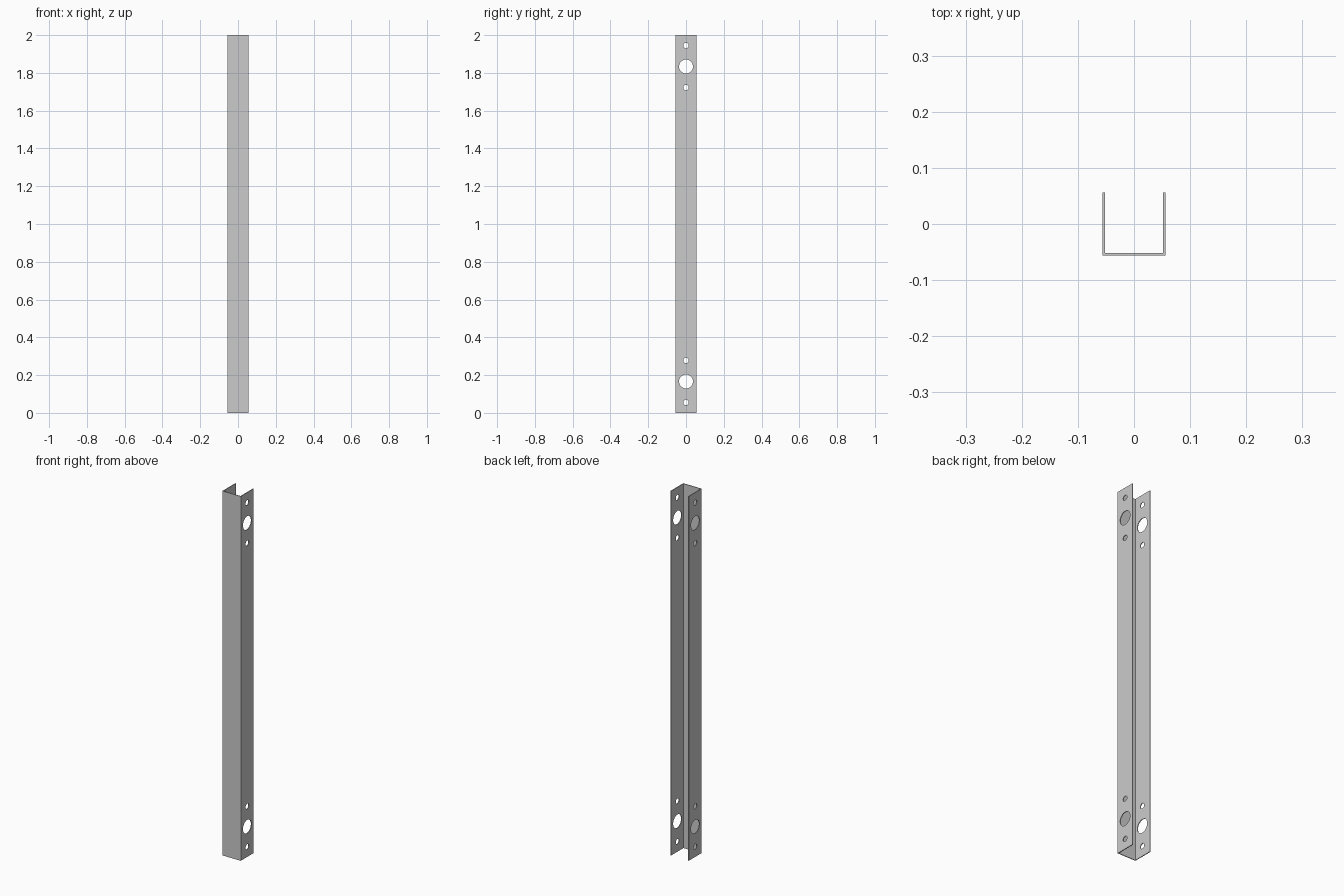
import bpy
import bmesh
from math import pi
from mathutils import Matrix, Vector

if "Cube" in bpy.data.objects:
    bpy.data.objects.remove(bpy.data.objects["Cube"], do_unlink=True)

HALF = 0.056      # half width and half depth of the channel
WALL = 0.004      # sheet thickness
HEIGHT = 2.0
UNIT = HEIGHT / 36

steel = bpy.data.materials.new("grey steel")
steel.use_nodes = True
colour = (0.6, 0.6, 0.6, 1)
steel.diffuse_color = colour
steel.node_tree.nodes["Principled BSDF"].inputs["Base Color"].default_value = colour


def add_object(name, bm):
    bmesh.ops.recalc_face_normals(bm, faces=bm.faces)
    mesh = bpy.data.meshes.new(name)
    bm.to_mesh(mesh)
    bm.free()
    obj = bpy.data.objects.new(name, mesh)
    bpy.context.collection.objects.link(obj)
    mesh.materials.append(steel)
    return obj


# U-shaped channel, open at the back
inner = HALF - WALL
right_side = [(-inner, HALF), (-HALF, HALF), (-HALF, -HALF)]
left_side = [(HALF, -HALF), (HALF, HALF), (inner, HALF)]
inside = [(inner, -inner), (-inner, -inner)]
bm = bmesh.new()
profile = bm.faces.new([bm.verts.new((x, y, 0)) for x, y in right_side + left_side + inside])
extruded = bmesh.ops.extrude_face_region(bm, geom=[profile])
top = [v for v in extruded["geom"] if isinstance(v, bmesh.types.BMVert)]
bmesh.ops.translate(bm, verts=top, vec=Vector((0, 0, HEIGHT)))
channel = add_object("channel_post", bm)

# Bolt and access holes through both flanges, repeated at each end
bm = bmesh.new()
for step, radius in ((1, 0.0145), (3, 0.037), (5, 0.0145)):
    for z in (step * UNIT, HEIGHT - step * UNIT):
        place = Matrix.Translation((0, 0, z)) @ Matrix.Rotation(pi / 2, 4, "Y")
        bmesh.ops.create_cone(bm, cap_ends=True, segments=32, radius1=radius,
                              radius2=radius, depth=HALF * 3, matrix=place)
cutter = add_object("hole_cutter", bm)
cutter.hide_render = True

holes = channel.modifiers.new("flange holes", "BOOLEAN")
holes.operation = "DIFFERENCE"
holes.solver = "EXACT"
holes.object = cutter

bpy.ops.object.select_all(action="DESELECT")
channel.select_set(True)
bpy.context.view_layer.objects.active = channel
bpy.ops.object.modifier_apply(modifier=holes.name)
bpy.data.objects.remove(cutter, do_unlink=True)
bpy.ops.object.shade_smooth_by_angle()
